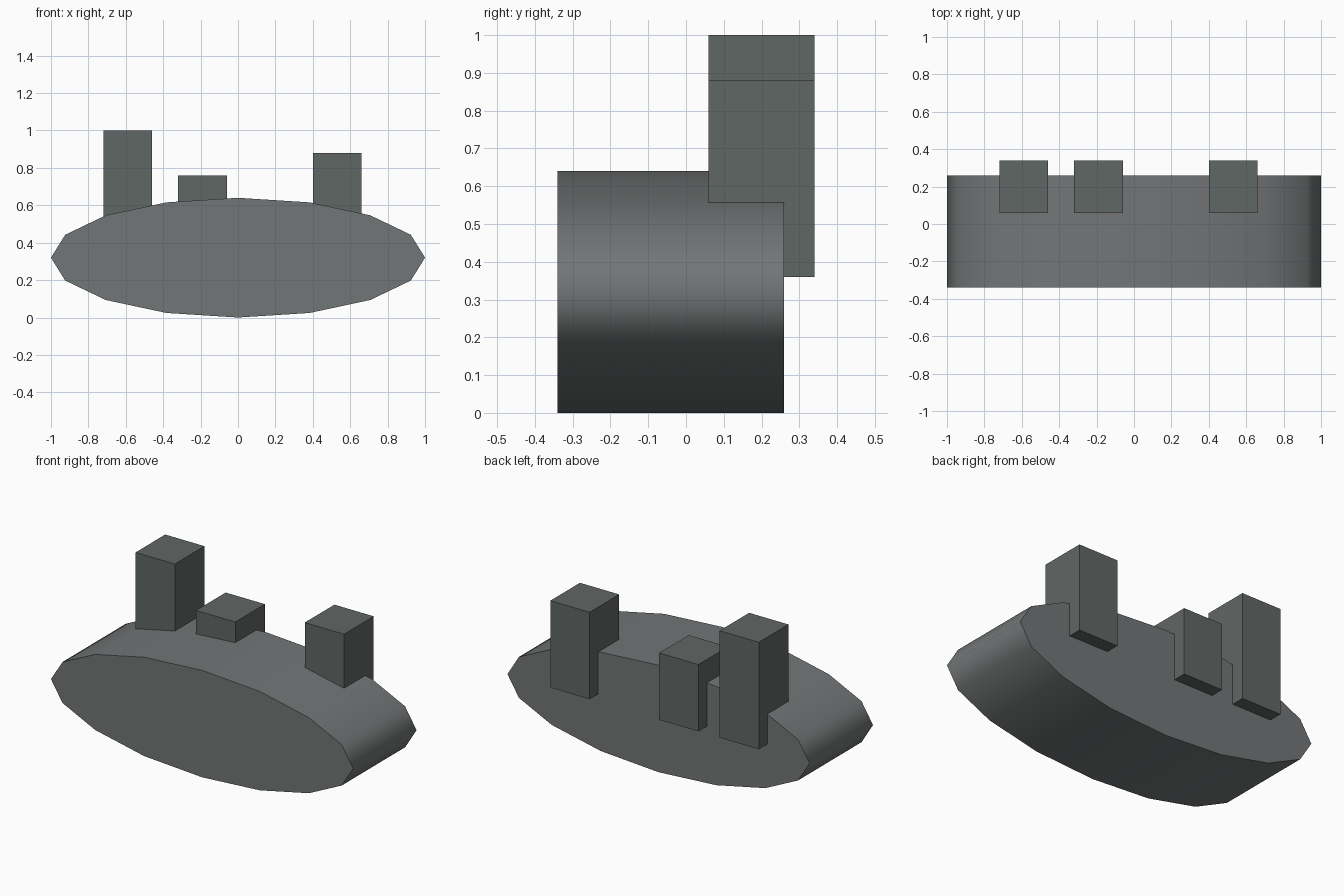
import bpy, bmesh, math

if "Cube" in bpy.data.objects:
    bpy.data.objects.remove(bpy.data.objects["Cube"])


def material(name, color):
    mat = bpy.data.materials.new(name)
    mat.diffuse_color = (*color, 1)
    mat.use_nodes = True
    mat.node_tree.nodes["Principled BSDF"].inputs["Base Color"].default_value = mat.diffuse_color
    return mat


def add_object(name, bm, mat):
    mesh = bpy.data.meshes.new(name)
    bmesh.ops.recalc_face_normals(bm, faces=bm.faces)
    bm.to_mesh(mesh)
    bm.free()
    mesh.materials.append(mat)
    obj = bpy.data.objects.new(name, mesh)
    bpy.context.collection.objects.link(obj)
    return obj


def block(name, x0, x1, y0, y1, z0, z1, mat):
    bm = bmesh.new()
    bmesh.ops.create_cube(bm, size=1)
    bmesh.ops.scale(bm, vec=(x1 - x0, y1 - y0, z1 - z0), verts=bm.verts)
    bmesh.ops.translate(bm, vec=((x0 + x1) / 2, (y0 + y1) / 2, (z0 + z1) / 2), verts=bm.verts)
    return add_object(name, bm, mat)


body_grey = material("body_grey", (0.17, 0.18, 0.183))
post_grey = material("post_grey", (0.118, 0.135, 0.13))

# Oval body: 16-sided squashed drum lying along y
bm = bmesh.new()
ring = [(math.cos(i * math.tau / 16), 0.32 + 0.32 * math.sin(i * math.tau / 16)) for i in range(16)]
front = bm.faces.new([bm.verts.new((x, -0.34, z)) for x, z in ring])
back = bmesh.ops.extrude_face_region(bm, geom=[front], use_keep_orig=True)
bmesh.ops.translate(bm, vec=(0, 0.6, 0), verts=[v for v in back["geom"] if isinstance(v, bmesh.types.BMVert)])
body = add_object("oval_body", bm, body_grey)
bpy.context.view_layer.objects.active = body
body.select_set(True)
bpy.ops.object.shade_smooth_by_angle(angle=math.radians(75))

# Three posts set into the back edge, each with its own height
for name, x, top in (("tall_post", -0.72, 1.0), ("short_post", -0.32, 0.76), ("middle_post", 0.40, 0.88)):
    block(name, x, x + 0.26, 0.06, 0.34, 0.36, top, post_grey)
